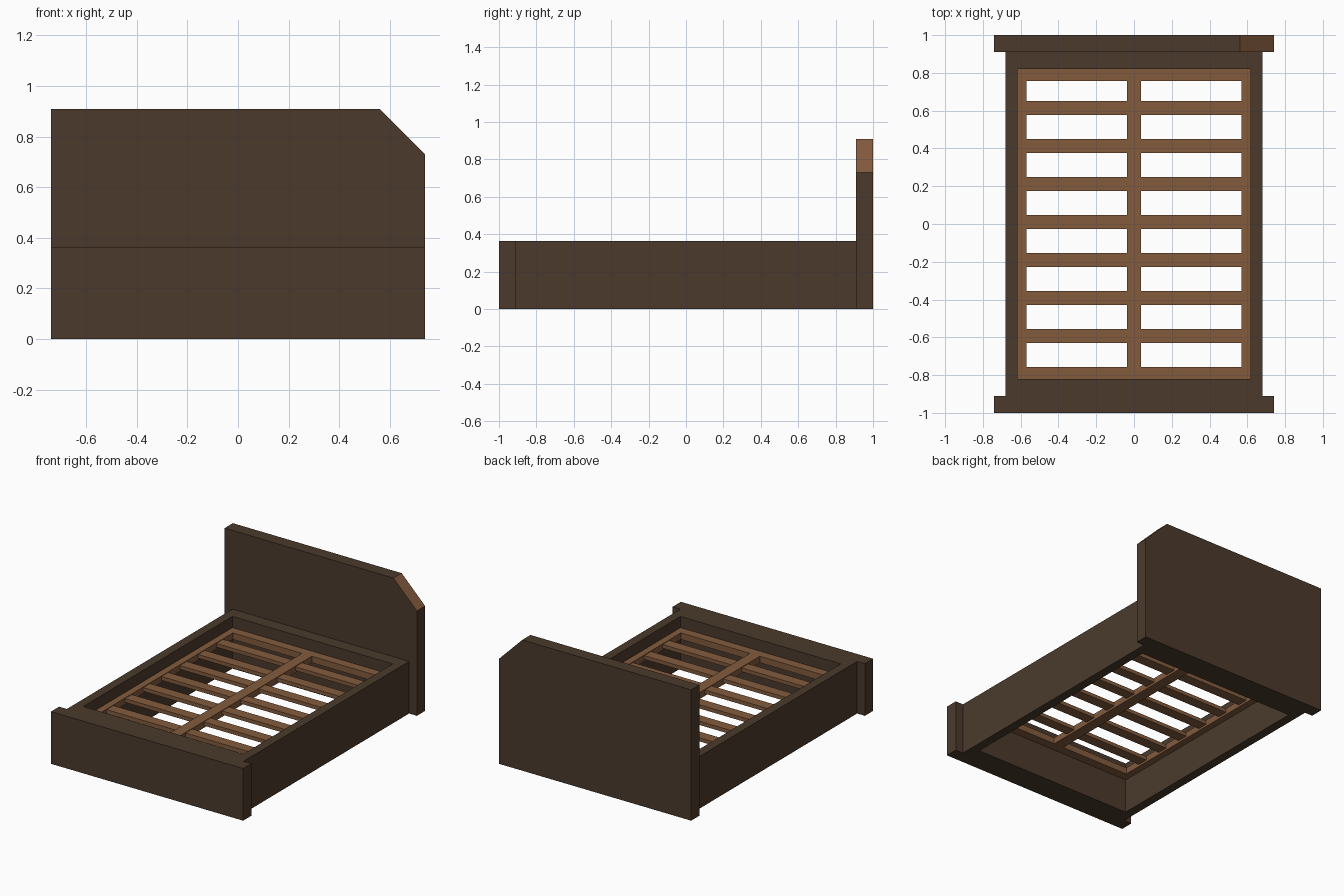
import bpy
import bmesh

cube = bpy.data.objects.get("Cube")
if cube:
    bpy.data.objects.remove(cube, do_unlink=True)


def material(name, color):
    mat = bpy.data.materials.new(name)
    mat.use_nodes = True
    mat.diffuse_color = color
    mat.node_tree.nodes["Principled BSDF"].inputs["Base Color"].default_value = color
    return mat


DARK = material("dark wood", (0.07, 0.042, 0.025, 1))
BROWN = material("warm brown wood", (0.228, 0.104, 0.048, 1))


def finish(bm, name, *mats):
    bmesh.ops.recalc_face_normals(bm, faces=bm.faces)
    mesh = bpy.data.meshes.new(name)
    bm.to_mesh(mesh)
    bm.free()
    for mat in mats:
        mesh.materials.append(mat)
    obj = bpy.data.objects.new(name, mesh)
    bpy.context.collection.objects.link(obj)
    return obj


def extrude(bm, face, offset):
    """Pull a flat face along an offset into a solid."""
    result = bmesh.ops.extrude_face_region(bm, geom=[face])
    verts = [g for g in result["geom"] if isinstance(g, bmesh.types.BMVert)]
    bmesh.ops.translate(bm, verts=verts, vec=offset)
    # the starting face becomes the far cap
    if not any(f.is_valid and set(f.verts) == start for f in bm.faces for start in [caps]):
        bm.faces.new(list(caps_order))


def prism(name, points, offset, *mats):
    """Solid from a flat outline swept along an offset."""
    bm = bmesh.new()
    near = [bm.verts.new(p) for p in points]
    far = [bm.verts.new([a + b for a, b in zip(p, offset)]) for p in points]
    bm.faces.new(near)
    bm.faces.new(far[::-1])
    for i in range(len(near)):
        j = (i + 1) % len(near)
        bm.faces.new((near[i], near[j], far[j], far[i]))
    return finish(bm, name, *mats)


def box(name, x, y, z, mat):
    corners = [(x[0], y[0]), (x[1], y[0]), (x[1], y[1]), (x[0], y[1])]
    return prism(name, [(a, b, z[0]) for a, b in corners], (0, 0, z[1] - z[0]), mat)


def ring(name, outer, inner, z, mat):
    """Rectangular frame between outer and inner half sizes."""
    signs = ((-1, -1), (1, -1), (1, 1), (-1, 1))
    bm = bmesh.new()
    loops = [[bm.verts.new((sx * w, sy * d, h)) for sx, sy in signs]
             for (w, d), h in ((outer, z[0]), (outer, z[1]), (inner, z[1]), (inner, z[0]))]
    for k in range(4):
        a, b = loops[k], loops[(k + 1) % 4]
        for i in range(4):
            j = (i + 1) % 4
            bm.faces.new((a[i], a[j], b[j], b[i]))
    return finish(bm, name, mat)


RIM = 0.363
BOARD = 0.91   # inner face of the end boards
HALF = 0.74

# Deep box surround and footboard
ring("bed_surround", (0.68, BOARD), (0.617, 0.82), (0, RIM), DARK)
box("footboard", (-HALF, HALF), (-1, -BOARD), (0, RIM), DARK)

# Headboard with one cut corner, its sloping cut face left in lighter wood
outline = ((-HALF, 0), (HALF, 0), (HALF, 0.73), (0.56, 0.91), (-HALF, 0.91))
headboard = prism("headboard", [(x, BOARD, z) for x, z in outline], (0, 0.09, 0), DARK, BROWN)
for face in headboard.data.polygons:
    if face.normal.x > 0.3 and face.normal.z > 0.3:
        face.material_index = 1

# Slatted base: frame, centre beam and cross slats
FRAME_Z = (0.24, 0.285)
ring("slat_frame", (0.617, 0.82), (0.57, 0.757), FRAME_Z, BROWN)
box("centre_beam", (-0.038, 0.038), (-0.757, 0.757), FRAME_Z, BROWN)
for i in range(7):
    y = 0.613 - i * 0.201
    for side, span in (("left", (0.038, 0.57)), ("right", (-0.57, -0.038))):
        box(f"{side}_slat_{i + 1}", span, (y - 0.037, y + 0.037), (0.255, 0.281), BROWN)
